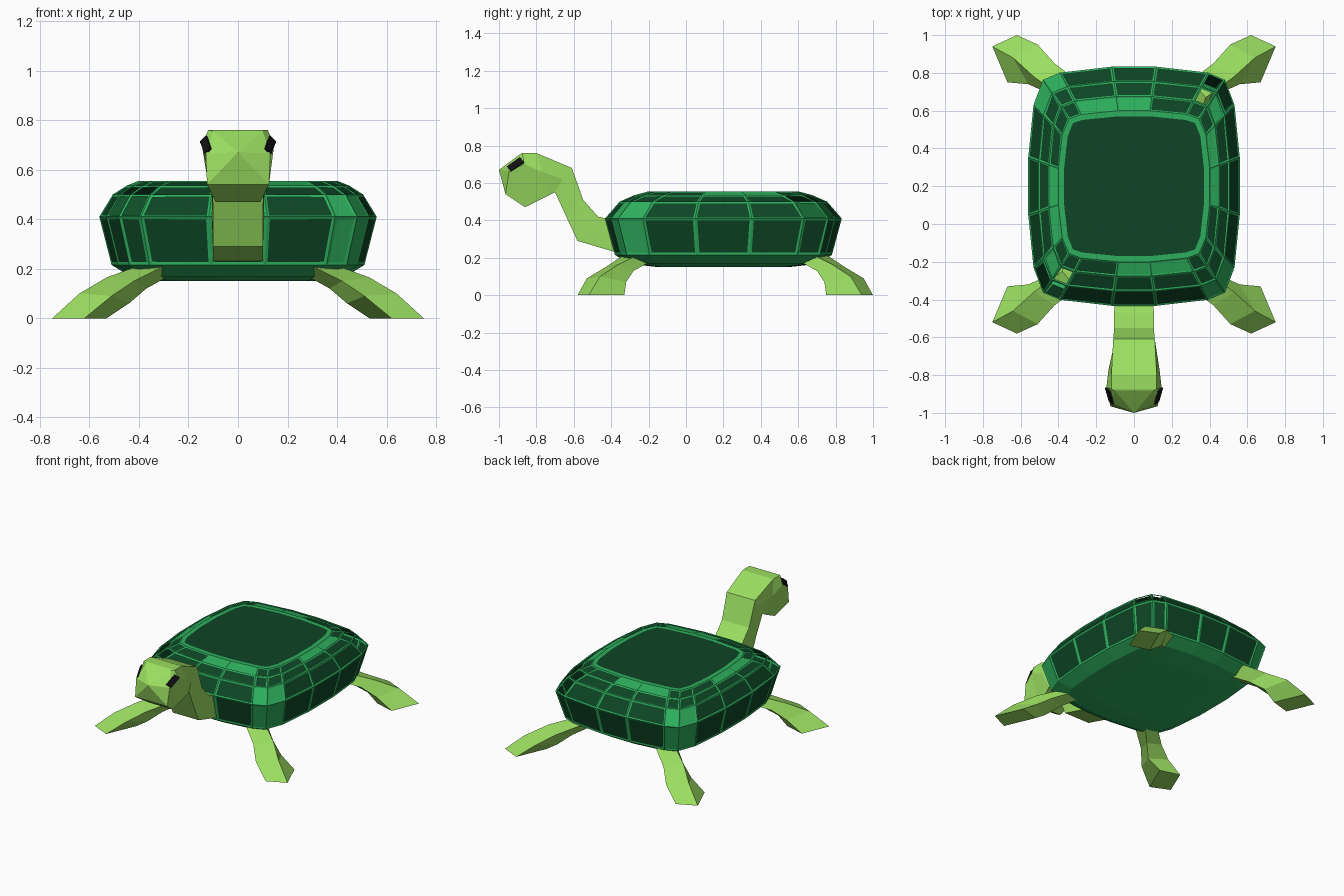
import bpy, bmesh
from mathutils import Vector

if "Cube" in bpy.data.objects:
    bpy.data.objects.remove(bpy.data.objects["Cube"])


def material(name, rgb):
    m = bpy.data.materials.new(name)
    m.diffuse_color = (*rgb, 1)
    m.use_nodes = True
    m.node_tree.nodes["Principled BSDF"].inputs["Base Color"].default_value = m.diffuse_color
    return m


RIB = material("rib green", (0.027, 0.43, 0.11))
DARK = material("dark plate green", (0.004, 0.06, 0.018))
SKIN = material("skin green", (0.33, 0.74, 0.12))
BLACK = material("eye black", (0.006, 0.006, 0.008))


def finish(name, bm, mats):
    me = bpy.data.meshes.new(name)
    bm.to_mesh(me)
    bm.free()
    for m in mats:
        me.materials.append(m)
    ob = bpy.data.objects.new(name, me)
    bpy.context.collection.objects.link(ob)
    return ob


def loft(rings):
    """Bridge rings of equal point count; returns bmesh, rows of quads, rings of verts."""
    bm = bmesh.new()
    vs = [[bm.verts.new(p) for p in r] for r in rings]
    rows = []
    for a, b in zip(vs, vs[1:]):
        n = len(a)
        rows.append([bm.faces.new((a[i], a[(i + 1) % n], b[(i + 1) % n], b[i])) for i in range(n)])
    return bm, rows, vs


# Shell: rounded-square rings, counter-clockwise from the right side
CY = 0.2
quarter = [(1.0, .24), (.95, .68), (.86, .89), (.70, .95), (.21, 1.0)]
outline = (quarter + [(-x, y) for x, y in reversed(quarter)]
           + [(-x, -y) for x, y in quarter] + [(x, -y) for x, y in reversed(quarter)])
levels = [(.15, .31, .35), (.167, .43, .50), (.215, .51, .58), (.41, .56, .633),
          (.50, .505, .555), (.535, .45, .475), (.555, .40, .40)]
bm, rows, vs = loft([[(x * sx, CY + y * sy, z) for x, y in outline] for z, sx, sy in levels])
bm.faces.new(list(reversed(vs[0])))
top = bm.faces.new(vs[-1])
bmesh.ops.recalc_face_normals(bm, faces=bm.faces)

# Inset plates between the ribs, with open cells at two opposite corners
holes = []
for r, row in enumerate(rows[2:]):
    for i, f in enumerate(row):
        c = f.calc_center_median()
        dx, dy = c.x, c.y - CY
        corner = i % 10 in (1, 2, 6, 7)
        same_side = dx * dy > 0
        bmesh.ops.inset_individual(bm, faces=[f], thickness=(.017, .013, .012, .010)[r], depth=-.003)
        f.material_index = 1
        if corner and same_side and r in (1, 2):
            holes.append(f)
        elif corner and not same_side and r < 2:
            f.material_index = 0
        elif r == 3 and not corner and i % 5 != 3:
            f.material_index = 0
bmesh.ops.inset_individual(bm, faces=[top], thickness=.03)
top.material_index = 1
bmesh.ops.delete(bm, geom=holes, context='FACES')
finish("shell", bm, [RIB, DARK])

# Flippers: one lofted limb, reflected to four corners
limb = [
    [(.62, -.58, 0), (.75, -.52, 0), (.67, -.33, 0), (.53, -.37, 0)],
    [(.51, -.53, .09), (.64, -.46, .10), (.56, -.32, .07), (.44, -.38, .06)],
    [(.42, -.43, .15), (.53, -.36, .165), (.47, -.28, .13), (.37, -.31, .12)],
    [(.30, -.34, .21), (.38, -.25, .22), (.36, -.19, .18), (.28, -.22, .17)],
]
for end, sy in (("front", 1), ("back", -1)):
    for side, sx in (("right", 1), ("left", -1)):
        bm, _, vs = loft([[(x * sx, .21 + (y - .21) * sy, z) for x, y, z in r] for r in limb])
        bm.faces.new(vs[0])
        bm.faces.new(vs[-1])
        bmesh.ops.recalc_face_normals(bm, faces=bm.faces)
        finish(f"{end}_{side}_flipper", bm, [SKIN])

# Neck and head: each section is (half width, y, z) for top, middle and bottom
sections = [
    [(.10, -.36, .39), (.10, -.36, .31), (.10, -.36, .225)],
    [(.105, -.47, .42), (.105, -.525, .355), (.10, -.58, .29)],
    [(.105, -.55, .51), (.105, -.595, .465), (.10, -.64, .42)],
    [(.11, -.61, .68), (.11, -.66, .62), (.105, -.70, .55)],
    [(.12, -.80, .76), (.135, -.77, .66), (.12, -.72, .54)],
    [(.12, -.875, .76), (.146, -.865, .70), (.09, -.86, .47)],
    [(.10, -.885, .755), (.13, -.945, .665), (.125, -.965, .54)],
]
bm, _, vs = loft([[(w, y, z) for w, y, z in s] + [(-w, y, z) for w, y, z in reversed(s)]
                  for s in sections])
bm.faces.new(vs[0])
nose = bm.verts.new((0, -1, .67))
for i in range(6):
    bm.faces.new((vs[-1][i], vs[-1][(i + 1) % 6], nose))
bmesh.ops.recalc_face_normals(bm, faces=bm.faces)
finish("neck_and_head", bm, [SKIN])

# Eyes: thin plates on the brow
eye = [(.108, -.955, .685), (.13, -.935, .66), (.15, -.865, .71), (.125, -.885, .735)]
out = Vector((.7, -.5, .5)).normalized()
for side, sx in (("right", 1), ("left", -1)):
    pts = [Vector(p) + out * .002 for p in eye]
    both = [[(p.x * sx, p.y, p.z) for p in (q + out * d for q in pts)] for d in (-.004, .004)]
    bm, _, vs = loft(both)
    bm.faces.new(vs[0])
    bm.faces.new(vs[1])
    bmesh.ops.recalc_face_normals(bm, faces=bm.faces)
    finish(f"{side}_eye", bm, [BLACK])
